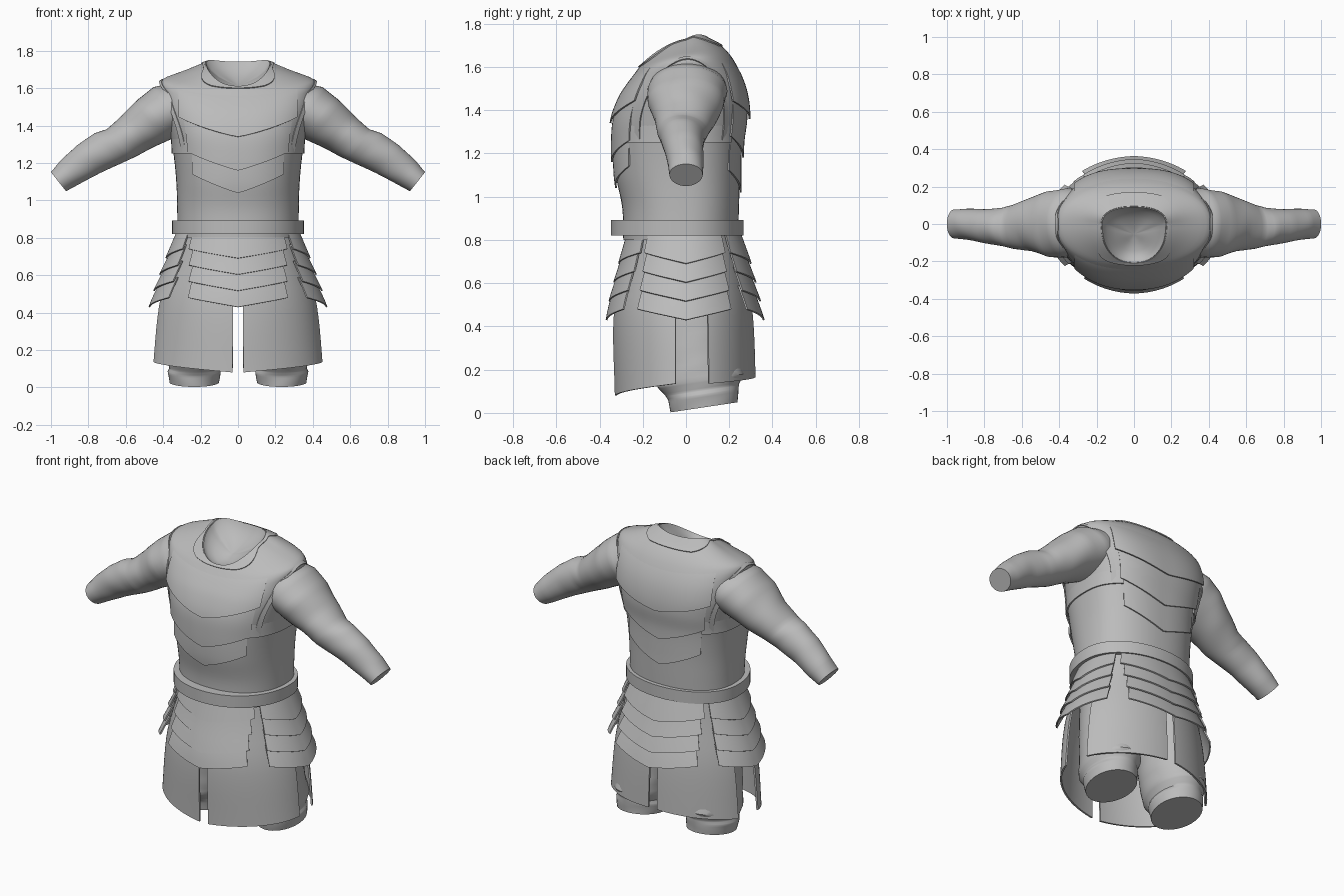
import bpy, bmesh, math
from mathutils import Vector

cube = bpy.data.objects.get("Cube")
if cube:
    bpy.data.objects.remove(cube, do_unlink=True)

grey = bpy.data.materials.new("plain_grey")
grey.use_nodes = True
colour = (0.5, 0.5, 0.5, 1)
grey.diffuse_color = colour
grey.node_tree.nodes["Principled BSDF"].inputs["Base Color"].default_value = colour


def finish(name, bm, thick=0, angle=40):
    bmesh.ops.recalc_face_normals(bm, faces=bm.faces)
    mesh = bpy.data.meshes.new(name)
    bm.to_mesh(mesh)
    bm.free()
    mesh.materials.append(grey)
    obj = bpy.data.objects.new(name, mesh)
    bpy.context.collection.objects.link(obj)
    bpy.ops.object.select_all(action='DESELECT')
    obj.select_set(True)
    bpy.context.view_layer.objects.active = obj
    if thick:
        solid = obj.modifiers.new("thickness", 'SOLIDIFY')
        solid.thickness = thick
        solid.offset = 0
        bpy.ops.object.modifier_apply(modifier=solid.name)
    bpy.ops.object.shade_smooth_by_angle(angle=math.radians(angle))


def grid(name, rows, closed=False, caps=False, thick=0):
    """Skin rows of points; closed rows form a tube, optionally capped."""
    bm = bmesh.new()
    vs = [[bm.verts.new(p) for p in row] for row in rows]
    n = len(rows[0])
    for a, b in zip(vs, vs[1:]):
        for i in range(n if closed else n - 1):
            j = (i + 1) % n
            bm.faces.new((a[i], a[j], b[j], b[i]))
    if caps:
        bm.faces.new(vs[0])
        bm.faces.new(vs[-1])
    finish(name, bm, thick)


def surface(rings):
    """Body surface from rings (v, tilt, side lift, half width, front, back, power)."""
    def smooth(k, v):
        i = max(j for j in range(len(rings) - 1) if j == 0 or rings[j][0] <= v)
        a, b = rings[i], rings[i + 1]
        t = min(1, max(0, (v - a[0]) / (b[0] - a[0])))
        def slope(j):
            lo, hi = rings[max(j - 1, 0)], rings[min(j + 1, len(rings) - 1)]
            return (hi[k] - lo[k]) / (hi[0] - lo[0]) * (b[0] - a[0])
        m, q = slope(i), slope(i + 1)
        d = b[k] - a[k]
        return a[k] + t * (m + t * (3 * d - 2 * m - q + t * (m + q - 2 * d)))

    def point(deg, v, off=0):
        c, s = math.cos(math.radians(deg)), math.sin(math.radians(deg))
        tilt, lift, hw, front, back, power = (smooth(k, v) for k in range(1, 7))
        e = 2 / power
        depth = back if s > 0 else front
        return Vector(((hw + off) * math.copysign(abs(c) ** e, c),
                       (depth + off) * math.copysign(abs(s) ** e, s),
                       v + tilt * s + lift * c * c))
    return point


def patch(name, surf, mid, half, top, bottom, off_top, off_bottom, thick=0.008, nu=24, nv=6):
    """Plate lying over a surface; top and bottom are functions of u in -1..1."""
    rows = []
    for k in range(nv + 1):
        t = k / nv
        row = []
        for i in range(nu + 1):
            u = 2 * i / nu - 1
            v = top(u) * (1 - t) + bottom(u) * t
            row.append(surf(mid + half * u, v, off_top + (off_bottom - off_top) * t))
        rows.append(row)
    grid(name, rows, thick=thick)


def flat(z):
    return lambda u: z


def vee(tip, rise):
    return lambda u: tip + rise * abs(u)


# Torso
torso = surface([
    (0.80, 0, 0, .325, .29, .24, 2.2),
    (0.95, 0, 0, .325, .295, .245, 2.25),
    (1.10, 0, 0, .33, .325, .25, 2.3),
    (1.25, 0, 0, .345, .338, .26, 2.4),
    (1.36, 0, 0, .365, .335, .28, 2.5),
    (1.46, 0, .01, .39, .305, .28, 2.55),
    (1.54, .01, .04, .405, .265, .26, 2.4),
    (1.61, .03, .035, .405, .23, .215, 2.15),
    (1.65, .05, .04, .28, .215, .16, 2.2),
    (1.675, .065, .055, .17, .205, .09, 2.3)])
SEG = 80
levels = [0.8 + 0.025 * i for i in range(33)] + [1.61, 1.62, 1.63, 1.64, 1.65, 1.66, 1.675]
rows = [[torso(360 * i / SEG, v) for i in range(SEG)] for v in levels]
# Shallow hollow inside the neckline
neck = rows[-1]
for scale, drop in ((.97, .008), (.85, .03), (.6, .05), (.3, .06), (.05, .062)):
    rows.append([Vector((p.x * scale, (p.y + .055) * scale - .055, 1.675 + (p.z - 1.675) * scale - drop))
                 for p in neck])
grid("torso", rows, closed=True, caps=True)

# Layered chest and back plates
for side, mid, edges in (("chest", -90, ((1.34, .10, .012), (1.16, .10, .010), (1.04, .10, .010))),
                         ("back", 90, ((1.36, .08, .014), (1.18, .10, .010), (1.02, .10, .006)))):
    for n, (tip, rise, off) in enumerate(edges):
        patch(f"{side}_plate_{n + 1}", torso, mid, 48 - 3 * n,
              flat(1.59) if n == 0 else flat(edges[n - 1][0] + .1),
              vee(tip, rise), -.006, off, .008, 32, 12)
for s, mid in (("left", 0), ("right", 180)):
    patch(f"{s}_side_plate", torso, mid, 48, flat(1.33), flat(1.25), -.004, .006)

# Squared collar frame around the neckline
for name, mid in (("front", -90), ("back", 90)):
    patch(f"{name}_collar", torso, mid, 90, flat(1.674),
          lambda u: 1.648 + .024 * min(1, max(0, (abs(u) - .3) * 1.9)), .001, .005, .006, 40)

# Belt: solid rectangular band
belt_rows = []
for off, z in ((-.07, .82), (.022, .82), (.022, .892), (-.07, .892), (-.07, .82)):
    belt = surface([(z, 0, 0, .33, .325, .245, 2.1), (z + 1, 0, 0, .33, .325, .245, 2.1)])
    belt_rows.append([belt(360 * i / SEG, z, off) for i in range(SEG)])
grid("belt", belt_rows, closed=True)

# Skirt: four panels split at front, back and sides
skirt = surface([
    (.08, 0, 0, .458, .325, .32, 1.92),
    (.45, 0, 0, .42, .33, .305, 1.92),
    (.70, 0, 0, .35, .285, .265, 2),
    (.84, 0, 0, .315, .26, .24, 2.1)])
for name, lo, hi, z_lo, z_hi in (("front_left", -86, -9, .08, .135), ("front_right", -171, -94, .135, .08),
                                 ("back_left", 20, 86, .135, .165), ("back_right", 94, 160, .165, .135)):
    patch(f"{name}_skirt", skirt, (lo + hi) / 2, (hi - lo) / 2, flat(.84),
          lambda u, a=z_lo, b=z_hi: a + (b - a) * (u + 1) / 2, 0, 0, .01, 28, 12)

# Hip guards: four overlapping rows on each side
for name, mid, spans, flare in (("front", -90, (46, 42, 39, 37), .036), ("back", 90, (46, 42, 39, 37), .052),
                                ("left", 0, (38, 37, 37, 37), .05), ("right", 180, (38, 37, 37, 37), .05)):
    for n, span in enumerate(spans):
        tip = .69 - .087 * n
        patch(f"{name}_hip_guard_{n + 1}", skirt, mid, span, vee(tip + .14, .02), vee(tip, .05),
              .008 + .004 * n, flare * (.65 + .12 * n), .008, 24, 4)


def limb(name, stations, sign, direction, slope=0, crease=.015):
    """Tube through (x, y, z, radius across, radius deep) stations."""
    d = Vector(direction).normalized()
    side = Vector((0, 1, 0))
    up = d.cross(side)
    rows = []
    for a, b in zip(stations, stations[1:] + stations[-1:]):
        for k in range(5 if a is not b else 1):
            t = k / 5
            x, y, z, r, q = (p + (w - p) * t for p, w in zip(a, b))
            row = []
            for i in range(40):
                ang = math.tau * i / 40
                fold = 1 + crease * math.sin(2 * ang + 34 * z) * math.sin(23 * z + ang)
                p = Vector((x, y, z)) + (up * math.cos(ang) * r + side * math.sin(ang) * q) * fold
                p.z += slope * (p.y - y)
                p.x *= sign
                row.append(p)
            rows.append(row)
    grid(name, rows, closed=True, caps=True)


for label, sign in (("left", 1), ("right", -1)):
    # Sleeve with a bent, creased elbow
    limb(f"{label}_sleeve", [
        (.28, .005, 1.525, .13, .17), (.36, .005, 1.49, .147, .185), (.45, 0, 1.435, .138, .176),
        (.55, 0, 1.362, .116, .142), (.64, -.015, 1.30, .102, .118), (.70, -.015, 1.275, .106, .103),
        (.80, -.01, 1.22, .096, .09), (.90, 0, 1.147, .08, .082), (.96, 0, 1.10, .065, .077)],
        sign, (.78, 0, -.62), 0, .02)
    # Trouser leg with a rolled cuff
    limb(f"{label}_leg", [
        (.235, .085, .026, .132, .155), (.235, .08, .085, .142, .163), (.235, .075, .105, .132, .17),
        (.23, .07, .15, .148, .20), (.215, .05, .25, .155, .185), (.20, .03, .45, .155, .19),
        (.165, 0, .80, .14, .2)],
        sign, (0, 0, 1), .15)
    # Raised rim hugging the torso around the arm opening
    rim = []
    for reach, peak, off in ((40, 1.612, .001), (34, 1.60, .006)):
        row = []
        for i in range(37):
            a = math.pi * i / 36
            p = torso(-reach * math.cos(a), 1.26 + (peak - 1.26) * math.sin(a) ** .8, off)
            row.append(Vector((sign * p.x, p.y, p.z)))
        rim.append(row)
    grid(f"{label}_arm_rim", rim, thick=.006)
